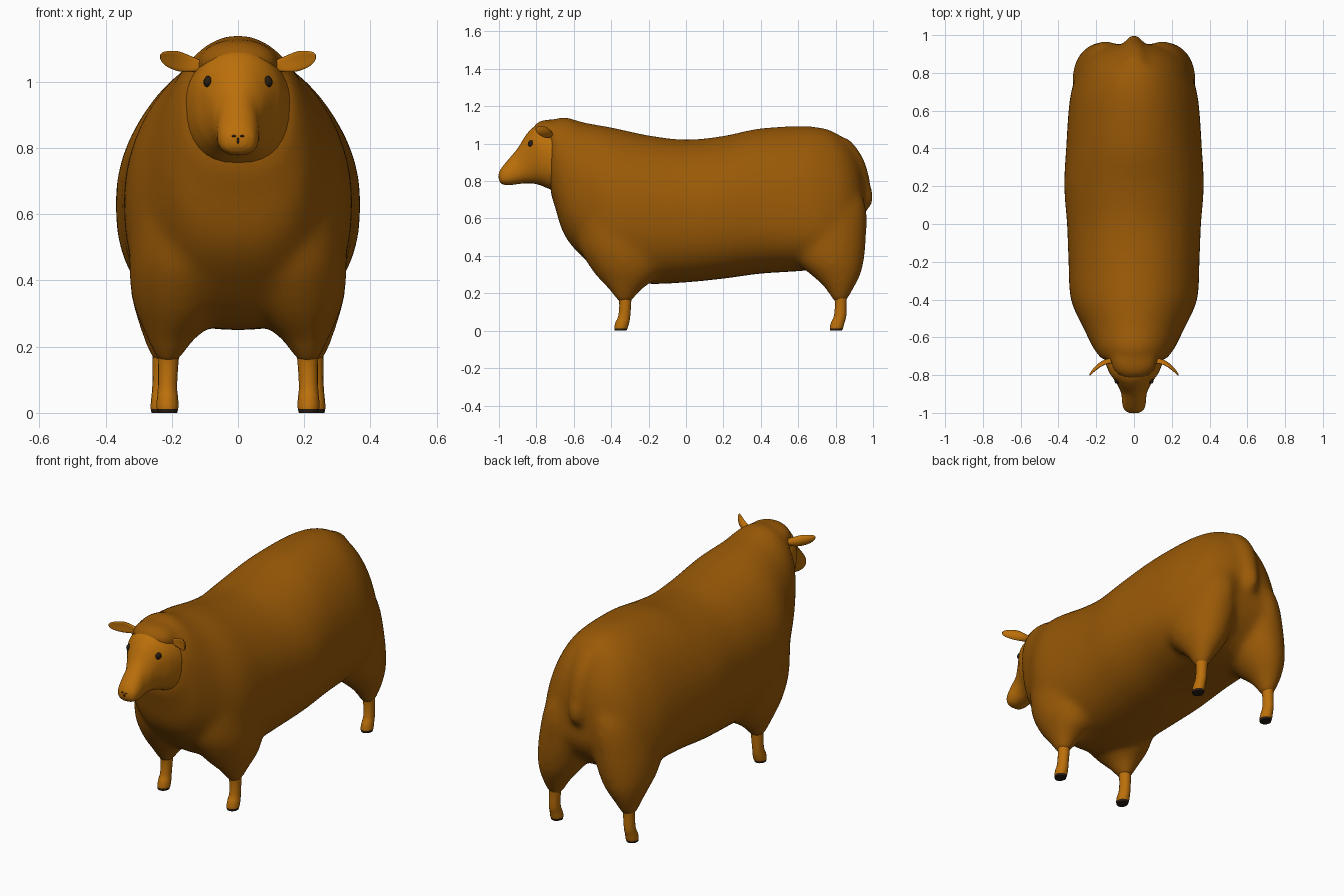
import bpy
import bmesh
from math import cos, sin, pi
from mathutils import Vector

default_cube = bpy.data.objects.get("Cube")
if default_cube:
    bpy.data.objects.remove(default_cube, do_unlink=True)


def make_material(name, colour):
    material = bpy.data.materials.new(name)
    material.use_nodes = True
    material.diffuse_color = (*colour, 1)
    shader = material.node_tree.nodes["Principled BSDF"]
    shader.inputs["Base Color"].default_value = (*colour, 1)
    return material


wool = make_material("wool brown", (0.32, 0.1, 0.002))
skin = make_material("face tan", (0.5, 0.16, 0.003))
dark = make_material("eye and hoof dark", (0.02, 0.012, 0.006))


def refine(rows, steps=4):
    """Smoothly interpolate a short list of section rows."""
    result = []
    last = len(rows) - 1
    for i in range(last):
        a, b, c, d = (Vector(rows[max(0, min(last, i + k))]) for k in (-1, 0, 1, 2))
        for s in range(steps):
            t = s / steps
            result.append(b + (c - a) * t / 2 + (a * 2 - b * 5 + c * 4 - d) * t ** 2 / 2
                          + (b * 3 - a - c * 3 + d) * t ** 3 / 2)
    return result + [Vector(rows[-1])]


def power(value, exponent):
    return abs(value) ** exponent * (1 if value > 0 else -1)


def trunk_ring(row, sides):
    """Egg-shaped upright section: y, top, bottom, half width, widest height."""
    y, top, bottom, width, middle = row
    ring = []
    for k in range(sides):
        angle = 2 * pi * k / sides
        fullness = 1 if sin(angle) > 0 else 0.8
        height = top - middle if sin(angle) > 0 else middle - bottom
        ring.append((width * power(cos(angle), fullness), y,
                     middle + height * power(sin(angle), fullness)))
    return ring


def limb_ring(row, sides):
    """Level oval section: z, x, y, x radius, y radius."""
    z, x, y, rx, ry = row
    angles = [2 * pi * k / sides for k in range(sides)]
    return [(x + rx * cos(a), y + ry * sin(a), z) for a in angles]


def ear_ring(row, sides):
    """Upright leaf section, hollowed on its front: x, y, z, half height, thickness."""
    x, y, z, height, thick = row
    angles = [2 * pi * k / sides for k in range(sides)]
    return [(x + 0.4 * thick * sin(a), y + thick * sin(a) - 0.35 * height * cos(a) ** 2,
             z + height * cos(a)) for a in angles]


def loft(bm, rows, ring, sides=24, mirror=1):
    loops = [[bm.verts.new((x * mirror, y, z)) for x, y, z in ring(row, sides)]
             for row in refine(rows)]
    faces = [bm.faces.new(loops[0]), bm.faces.new(loops[-1])]
    for a, b in zip(loops, loops[1:]):
        for k in range(sides):
            n = (k + 1) % sides
            faces.append(bm.faces.new((a[k], a[n], b[n], b[k])))
    bmesh.ops.recalc_face_normals(bm, faces=faces)


def blob(bm, centre, radii):
    made = bmesh.ops.create_uvsphere(bm, u_segments=16, v_segments=10, radius=1)["verts"]
    bmesh.ops.scale(bm, vec=radii, verts=made)
    bmesh.ops.translate(bm, vec=centre, verts=made)


def finish(bm, name, *materials):
    mesh = bpy.data.meshes.new(name)
    bm.to_mesh(mesh)
    bm.free()
    for material in materials:
        mesh.materials.append(material)
    obj = bpy.data.objects.new(name, mesh)
    bpy.context.collection.objects.link(obj)
    bpy.ops.object.select_all(action="DESELECT")
    obj.select_set(True)
    bpy.context.view_layer.objects.active = obj
    bpy.ops.object.shade_smooth_by_angle(angle=pi / 3)
    return obj


# Fleece: trunk, forelock, shoulders, thighs and tail blended into one skin
trunk = [(-0.725, 1.12, 0.74, 0.16, 0.94), (-0.7, 1.13, 0.66, 0.185, 0.9),
         (-0.65, 1.145, 0.51, 0.22, 0.83), (-0.55, 1.115, 0.39, 0.268, 0.74),
         (-0.4, 1.088, 0.275, 0.335, 0.66), (-0.2, 1.045, 0.25, 0.347, 0.64),
         (0, 1.022, 0.258, 0.355, 0.64), (0.2, 1.042, 0.278, 0.37, 0.64),
         (0.4, 1.083, 0.305, 0.36, 0.62), (0.65, 1.094, 0.322, 0.342, 0.58),
         (0.78, 1.07, 0.35, 0.31, 0.54), (0.86, 1.01, 0.41, 0.27, 0.54),
         (0.92, 0.92, 0.48, 0.2, 0.56), (0.95, 0.82, 0.55, 0.12, 0.6)]
shoulder = [(0.15, 0.212, -0.328, 0.031, 0.035), (0.22, 0.203, -0.325, 0.07, 0.088),
            (0.27, 0.185, -0.315, 0.11, 0.145), (0.34, 0.17, -0.32, 0.15, 0.195),
            (0.45, 0.155, -0.35, 0.175, 0.225), (0.6, 0.14, -0.38, 0.18, 0.22)]
thigh = [(0.15, 0.227, 0.823, 0.031, 0.035), (0.23, 0.22, 0.82, 0.068, 0.08),
         (0.3, 0.205, 0.8, 0.105, 0.135), (0.37, 0.19, 0.77, 0.135, 0.182),
         (0.5, 0.165, 0.74, 0.155, 0.225), (0.68, 0.135, 0.735, 0.14, 0.225),
         (0.85, 0.08, 0.72, 0.1, 0.16)]
tail = [(1.03, 0, 0.83, 0.06, 0.04), (0.95, 0, 0.88, 0.065, 0.055),
        (0.87, 0, 0.915, 0.06, 0.055), (0.78, 0, 0.935, 0.052, 0.055),
        (0.7, 0, 0.95, 0.046, 0.055), (0.64, 0, 0.93, 0.035, 0.045)]
bm = bmesh.new()
loft(bm, trunk, trunk_ring, 40)
loft(bm, tail, limb_ring)
blob(bm, (0, -0.735, 1.06), (0.125, 0.095, 0.072))
for side in (-1, 1):
    loft(bm, shoulder, limb_ring, mirror=side)
    loft(bm, thigh, limb_ring, mirror=side)
fleece = finish(bm, "fleece", wool)
remesh = fleece.modifiers.new("blend", "REMESH")
remesh.mode = "VOXEL"
remesh.voxel_size = 0.014
remesh.use_smooth_shade = True
soften = fleece.modifiers.new("soften", "SMOOTH")
soften.factor = 0.5
soften.iterations = 28

# Head: tapering from the fleece to the muzzle
head = [(-1, 0.845, 0.805, 0.025, 0.825), (-0.985, 0.872, 0.785, 0.05, 0.825),
        (-0.95, 0.915, 0.778, 0.062, 0.835), (-0.9, 0.975, 0.784, 0.067, 0.86),
        (-0.86, 1.04, 0.788, 0.083, 0.92), (-0.82, 1.085, 0.787, 0.108, 0.96),
        (-0.78, 1.1, 0.778, 0.134, 0.96), (-0.71, 1.1, 0.752, 0.158, 0.94),
        (-0.66, 1.09, 0.76, 0.15, 0.94)]
bm = bmesh.new()
loft(bm, head, trunk_ring, 32)
finish(bm, "head", skin)

# Mouth cleft
bm = bmesh.new()
blob(bm, (0, -0.998, 0.822), (0.004, 0.005, 0.011))
finish(bm, "mouth", dark)

front_leg = [(0.23, 0.208, -0.33, 0.036, 0.04), (0.15, 0.211, -0.325, 0.031, 0.032),
             (0.08, 0.213, -0.33, 0.029, 0.032), (0.045, 0.213, -0.34, 0.032, 0.037),
             (0.018, 0.213, -0.347, 0.033, 0.036), (0, 0.213, -0.35, 0.029, 0.032)]
back_leg = [(0.23, 0.225, 0.825, 0.036, 0.04), (0.15, 0.228, 0.827, 0.03, 0.031),
            (0.08, 0.231, 0.824, 0.028, 0.033), (0.045, 0.232, 0.812, 0.03, 0.036),
            (0.018, 0.232, 0.805, 0.032, 0.036), (0, 0.232, 0.802, 0.029, 0.032)]
ear = [(0.12, -0.725, 1.05, 0.018, 0.014), (0.15, -0.73, 1.055, 0.026, 0.012),
       (0.18, -0.745, 1.062, 0.03, 0.01), (0.21, -0.77, 1.068, 0.025, 0.008),
       (0.228, -0.79, 1.073, 0.016, 0.005), (0.235, -0.8, 1.076, 0.006, 0.003)]

for side, label in ((1, "left"), (-1, "right")):
    # Bare lower legs with dark hoof soles
    for name, rows in (("front", front_leg), ("back", back_leg)):
        bm = bmesh.new()
        loft(bm, rows, limb_ring, 16, side)
        for face in bm.faces:
            face.material_index = int(face.calc_center_median().z < 0.01)
        finish(bm, f"{label}_{name}_leg", skin, dark)

    # Ears
    bm = bmesh.new()
    loft(bm, ear, ear_ring, 16, side)
    finish(bm, f"{label}_ear", skin)

    # Eyes and nostrils
    bm = bmesh.new()
    blob(bm, (0.09 * side, -0.828, 1), (0.014, 0.018, 0.018))
    finish(bm, f"{label}_eye", dark)
    bm = bmesh.new()
    blob(bm, (0.013 * side, -0.997, 0.836), (0.009, 0.005, 0.004))
    finish(bm, f"{label}_nostril", dark)
